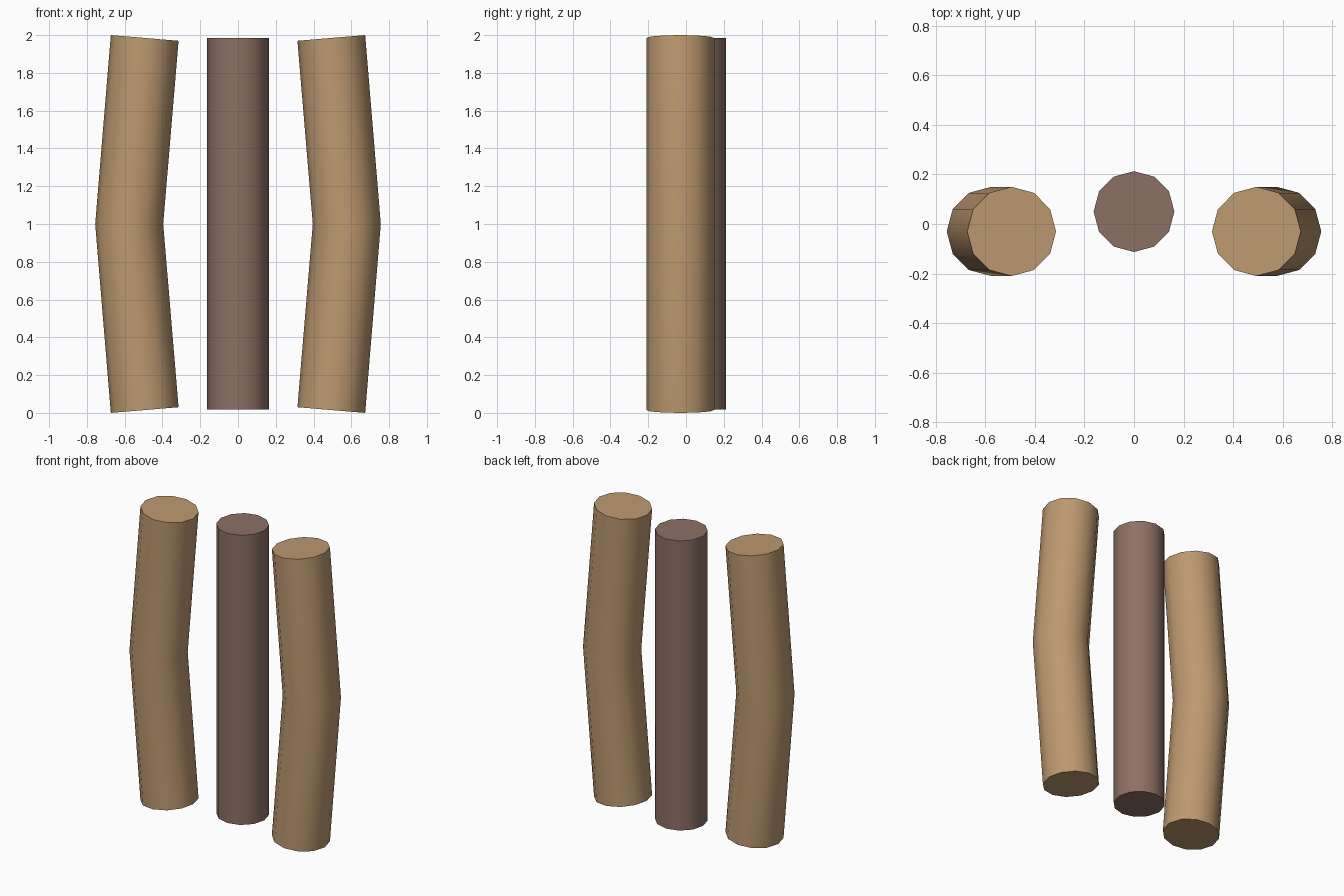
import bpy
import bmesh
from math import radians
from mathutils import Matrix

SIDES = 12

cube = bpy.data.objects.get("Cube")
if cube:
    bpy.data.objects.remove(cube, do_unlink=True)


def make_material(name, rgb255):
    """Flat material from an 8-bit colour, converted to linear."""
    linear = [((c / 255 + 0.055) / 1.055) ** 2.4 for c in rgb255]
    mat = bpy.data.materials.new(name)
    mat.use_nodes = True
    mat.diffuse_color = (*linear, 1)
    bsdf = mat.node_tree.nodes["Principled BSDF"]
    bsdf.inputs["Base Color"].default_value = (*linear, 1)
    bsdf.inputs["Roughness"].default_value = 0.9
    return mat


def make_log(name, radius, y, stations, mat):
    """Loft a capped log through (x, z, tilt) rings, from bottom to top."""
    bm = bmesh.new()
    rings = []
    for x, z, tilt in stations:
        place = Matrix.Translation((x, y, z)) @ Matrix.Rotation(tilt, 4, "Y")
        ring = bmesh.ops.create_circle(
            bm, segments=SIDES, radius=radius, matrix=place)["verts"]
        rings.append(ring)
    for low, high in zip(rings, rings[1:]):
        for i in range(SIDES):
            j = (i + 1) % SIDES
            bm.faces.new((low[i], low[j], high[j], high[i]))
    bm.faces.new(rings[0])
    bm.faces.new(rings[-1])
    bmesh.ops.recalc_face_normals(bm, faces=bm.faces)

    mesh = bpy.data.meshes.new(name)
    bm.to_mesh(mesh)
    bm.free()
    mesh.materials.append(mat)
    obj = bpy.data.objects.new(name, mesh)
    bpy.context.collection.objects.link(obj)

    # Rounded bark, crisp end cuts
    bpy.ops.object.select_all(action="DESELECT")
    obj.select_set(True)
    bpy.context.view_layer.objects.active = obj
    bpy.ops.object.shade_smooth_by_angle(angle=radians(45))
    return obj


tan_wood = make_material("tan wood", (189, 153, 112))
brown_wood = make_material("brown wood", (141, 112, 100))

# Straight middle log, set slightly back
make_log("middle_log", 0.163, 0.05, [(0, 0.017, 0), (0, 1.985, 0)], brown_wood)

# Pair of bent logs bowing outward, mirrored across x
bend = radians(4.8)
for side, label in ((1, "left"), (-1, "right")):
    make_log(f"{label}_bent_log", 0.18, -0.03, [
        (side * 0.494, 0.015, side * bend),
        (side * 0.576, 1.0, 0),
        (side * 0.494, 1.985, -side * bend),
    ], tan_wood)
